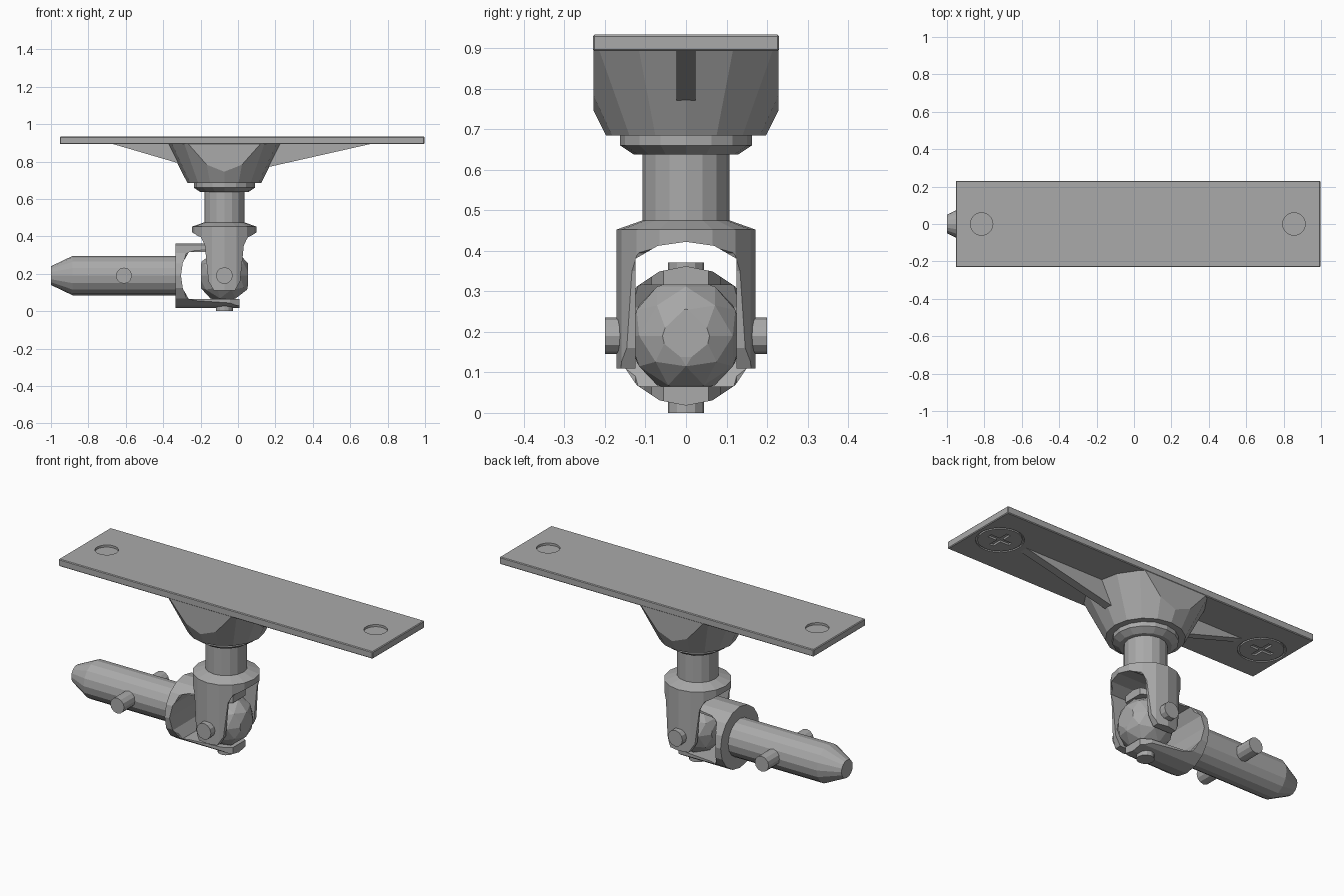
import bpy, bmesh, math
from mathutils import Matrix, Vector

old = bpy.data.objects.get("Cube")
if old:
    bpy.data.objects.remove(old, do_unlink=True)

GREY = (0.4, 0.4, 0.4, 1.0)
metal = bpy.data.materials.new("plain grey metal")
metal.use_nodes = True
metal.diffuse_color = GREY
metal.node_tree.nodes["Principled BSDF"].inputs["Base Color"].default_value = GREY

CX = -0.073            # axis of the hanging shaft
PIN_Z = 0.19           # height of the joint centre
JOINT = Vector((CX, 0, PIN_Z))


def finish(name, bm, matrix=None):
    bmesh.ops.recalc_face_normals(bm, faces=bm.faces)
    if matrix:
        bm.transform(matrix)
    mesh = bpy.data.meshes.new(name)
    bm.to_mesh(mesh)
    bm.free()
    mesh.materials.append(metal)
    ob = bpy.data.objects.new(name, mesh)
    bpy.context.collection.objects.link(ob)
    return ob


def lathe(name, profile, matrix=None, sides=16):
    """Turned solid about z from (radius, height) pairs."""
    bm = bmesh.new()
    rings = []
    for r, z in profile:
        angles = [math.tau * i / sides for i in range(sides)]
        rings.append([bm.verts.new((r * math.cos(a), r * math.sin(a), z)) for a in angles])
    for low, high in zip(rings, rings[1:]):
        for i in range(sides):
            j = (i + 1) % sides
            bm.faces.new((low[i], low[j], high[j], high[i]))
    bm.faces.new(rings[0])
    bm.faces.new(rings[-1])
    return finish(name, bm, matrix)


def prism(name, points, half, matrix=None):
    """Outline in x-z, extruded along y by +-half."""
    bm = bmesh.new()
    face = bm.faces.new([bm.verts.new((x, -half, z)) for x, z in points])
    out = bmesh.ops.extrude_face_region(bm, geom=[face])
    verts = [v for v in out["geom"] if isinstance(v, bmesh.types.BMVert)]
    bmesh.ops.translate(bm, verts=verts, vec=(0, 2 * half, 0))
    return finish(name, bm, matrix)


def box(name, size, centre):
    bm = bmesh.new()
    bmesh.ops.create_cube(bm, size=1)
    return finish(name, bm, Matrix.Translation(centre) @ Matrix.Diagonal((*size, 1)))


def carve(ob, cutter, operation="DIFFERENCE"):
    cutter.hide_render = True
    mod = ob.modifiers.new("carve", "BOOLEAN")
    mod.operation, mod.solver, mod.object = operation, "EXACT", cutter
    bpy.context.view_layer.objects.active = ob
    bpy.ops.object.modifier_apply(modifier=mod.name)
    bpy.data.objects.remove(cutter, do_unlink=True)


def mirrored(half):
    """Close an outline given by its +x side, top to bottom."""
    return half + [(-x, z) for x, z in reversed(half) if x > 0]


def at(x, y, z):
    return Matrix.Translation((x, y, z))


ALONG_Y = Matrix.Rotation(math.pi / 2, 4, "X")
TO_LEFT = Matrix.Rotation(-math.pi / 2, 4, "Y")
QUARTER = Matrix.Rotation(math.pi / 2, 4, "Z")

# Mounting plate with softened edges
plate = box("mounting_plate", (1.95, 0.46, 0.04), (0.022, 0, 0.913))
bevel = plate.modifiers.new("edge", "BEVEL")
bevel.width, bevel.segments = 0.004, 1
bpy.context.view_layer.objects.active = plate
bpy.ops.object.modifier_apply(modifier=bevel.name)

# Countersunk cross-head screws
for side, x in (("right", -0.815), ("left", 0.855)):
    carve(plate, lathe("hole", [(0.12, 0.88), (0.12, 0.9), (0.06, 0.917), (0.06, 0.95)],
                       at(x, 0, 0), 24))
    screw = lathe(side + "_screw", [(0.11, 0.893), (0.11, 0.902), (0.061, 0.917), (0.061, 0.921)],
                  at(x, 0, 0), 24)
    for size in ((0.13, 0.024, 0.02), (0.024, 0.13, 0.02)):
        carve(screw, box("slot", size, (x, 0, 0.893)))

# Conical boss trimmed to the width of the plate
boss = lathe("boss", [(0.197, 0.684), (0.303, 0.895)], at(CX, 0, 0))
carve(boss, box("trim", (1, 0.456, 1), (CX, 0, 0.7)), "INTERSECT")

# Stiffening ribs under the plate
prism("right_rib", [(-0.67, 0.894), (-0.22, 0.894), (-0.22, 0.762)], 0.023)
prism("left_rib", [(0.71, 0.894), (0.08, 0.894), (0.08, 0.752)], 0.023)

# Collar and shaft
lathe("collar", [(0.13, 0.638), (0.163, 0.66), (0.163, 0.686)], at(CX, 0, 0))
lathe("shaft", [(0.107, 0.46), (0.107, 0.65)], at(CX, 0, 0))


# Forks: turned blanks, tapered into two prongs, then opened with an arched slot
def fork(name, crown, matrix):
    ob = lathe(name, [(0.172, -0.08), (0.172, 0.262)] + crown)
    taper = mirrored([(0.2, 0.32), (0.2, 0.238), (0.125, 0.205), (0.104, 0.16),
                      (0.085, -0.03), (0.05, -0.09)])
    carve(ob, prism("taper", taper, 0.3), "INTERSECT")
    arch = mirrored([(0, 0.232), (0.07, 0.222), (0.125, 0.19), (0.125, -0.2)])
    carve(ob, prism("slot", arch, 0.3, QUARTER))
    ob.data.transform(matrix)
    return ob


fork("upper_fork", [(0.107, 0.285)], at(*JOINT))
fork("lower_fork", [], at(*JOINT) @ TO_LEFT @ QUARTER)

# Joint ball, flattened where the prongs bear on it
bm = bmesh.new()
bmesh.ops.create_icosphere(bm, subdivisions=2, radius=0.143)
ball = finish("joint_ball", bm, at(*JOINT))
carve(ball, box("flats", (0.252, 0.25, 0.25), JOINT), "INTERSECT")

# Cross pins of the joint
lathe("cross_pin", [(0.045, -0.2), (0.045, 0.2)], at(*JOINT) @ ALONG_Y, 12)
lathe("upright_pin", [(0.045, -0.19), (0.045, 0.181)], at(*JOINT), 12)

# Arm with tapered tip and its cross pin
lathe("arm", [(0.105, 0.25), (0.105, 0.812), (0.05, 0.927)], at(*JOINT) @ TO_LEFT)
lathe("arm_pin", [(0.043, -0.2), (0.043, 0.2)], at(-0.61, 0, PIN_Z) @ ALONG_Y, 12)
